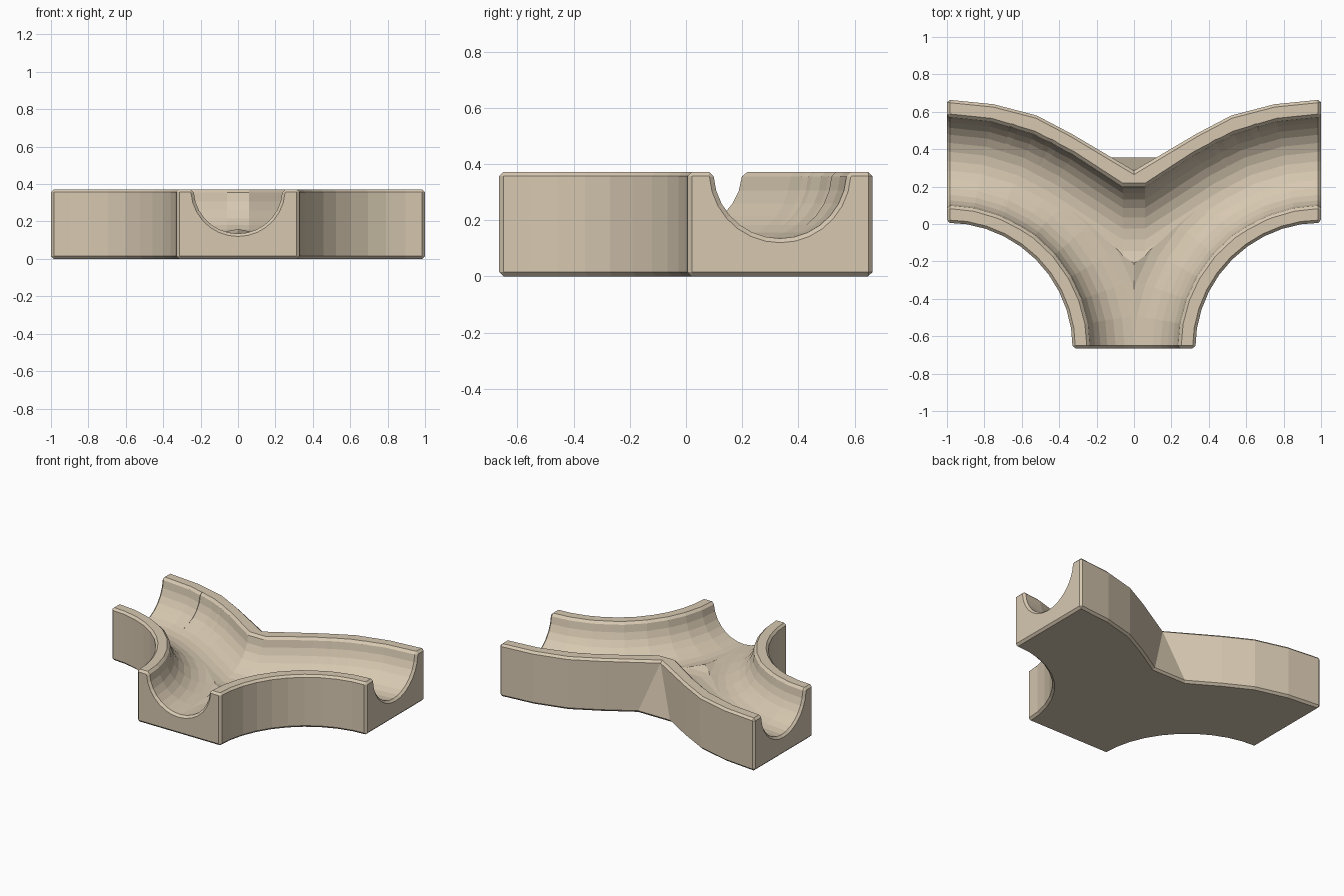
import bpy, bmesh
from math import sin, cos, radians, pi

if "Cube" in bpy.data.objects:
    bpy.data.objects.remove(bpy.data.objects["Cube"])

CX, CY, H, R = 1.0, -0.665, 0.372, 0.237   # bend centre, height, groove radius
CH = 0.015                                 # chamfer size


def make_object(name, bm):
    bmesh.ops.recalc_face_normals(bm, faces=bm.faces)
    me = bpy.data.meshes.new(name)
    bm.to_mesh(me)
    bm.free()
    ob = bpy.data.objects.new(name, me)
    bpy.context.scene.collection.objects.link(ob)
    return ob


def profile(s=1.0):
    # groove cross-section (offset, z): half circle flaring out at the rim
    arc = [(R * cos(a), -R * sin(a)) for a in
           (radians(176 - 172 * i / 14) for i in range(15))]
    pts = [(-0.285, 0.032)] + arc + [(0.285, 0.032)]
    return [(u * s, H + z * s) for u, z in pts]


def bend(deg, s=1.0):
    t = radians(deg)
    return [(CX - (1 + u) * sin(t), CY + (1 + u) * cos(t), z) for u, z in profile(s)]


def shift(sec, dx, dy):
    return [(x + dx, y + dy, z) for x, y, z in sec]


def sweep(name, sections):
    bm = bmesh.new()
    rows = [[bm.verts.new(p) for p in sec] for sec in sections]
    n = len(rows[0])
    for a, b in zip(rows, rows[1:]):
        for i in range(n):
            j = (i + 1) % n
            bm.faces.new((a[i], a[j], b[j], b[i]))
    bm.faces.new(rows[0])
    bm.faces.new(rows[-1])
    ob = make_object(name, bm)
    ob.hide_render = True
    ob.hide_set(True)
    return ob


# solid block: plan outline, with a leaning triangle at the back
back = [(1, .665), (.75, .64), (.52, .58), (.33, .48), (.13, .36)]
inner = [(CX - .672 * cos(radians(9 * i)), CY + .672 * sin(radians(9 * i))) for i in range(11)]
half = inner + back
outline = half + [(-x, y) for x, y in reversed(half)]
k = len(half) - 1
top_outline = outline[:k] + [(0, .282)] + outline[k + 2:]
bm = bmesh.new()
bot = [bm.verts.new((x, y, 0)) for x, y in outline]
top = [bm.verts.new((x, y, H)) for x, y in top_outline]
bm.faces.new(bot)
bm.faces.new(top)
top_of = top[:k + 1] + top[k:]
for i in range(len(bot)):
    j = (i + 1) % len(bot)
    if top_of[i] is top_of[j]:
        bm.faces.new((bot[i], bot[j], top_of[i]))
    else:
        bm.faces.new((bot[i], bot[j], top_of[j], top_of[i]))
track = make_object("track_junction", bm)

# side-to-side groove, bend running straight into the blunt middle ridge
T = 33
last = bend(T)
tan_t = sin(radians(T)) / cos(radians(T))
mid = [(.06, y - (x - .06) * tan_t, z) for x, y, z in last]
flare_a = shift(bend(0, 1.15), 0.02, 0)
groove_side = sweep("side_groove_cutter",
                    [flare_a, shift(bend(0), -CH, 0)] + [bend(d) for d in (11, 22)]
                    + [last, mid, [(-x, y, z) for x, y, z in mid]])

# front groove, the rest of the bend
groove_front = sweep("front_groove_cutter",
                     [bend(d, .992) for d in (16, 27, 38, 49, 60, 70, 80)]
                     + [shift(bend(90), 0, CH), shift(bend(90, 1.15), 0, -0.02)])

# chamfer the block and carve the right half
bev = track.modifiers.new("chamfer", 'BEVEL')
bev.width = CH
bev.segments = 1
bev.limit_method = 'ANGLE'
bev.angle_limit = radians(45)
for cutter in (groove_side, groove_front):
    m = track.modifiers.new("groove", 'BOOLEAN')
    m.operation = 'DIFFERENCE'
    m.solver = 'EXACT'
    m.object = cutter
dg = bpy.context.evaluated_depsgraph_get()
carved = bpy.data.meshes.new_from_object(track.evaluated_get(dg))
track.modifiers.clear()

# keep the right half and mirror it
bm = bmesh.new()
bm.from_mesh(carved)
bmesh.ops.bisect_plane(bm, geom=bm.verts[:] + bm.edges[:] + bm.faces[:], dist=1e-5,
                       plane_co=(0, 0, 0), plane_no=(1, 0, 0), clear_inner=True)
bm.to_mesh(carved)
bm.free()
track.data = carved
mir = track.modifiers.new("mirror", 'MIRROR')
mir.use_axis[0] = True
mir.merge_threshold = 0.0005

for cutter in (groove_side, groove_front):
    bpy.data.objects.remove(cutter)

mat = bpy.data.materials.new("beech_wood")
mat.diffuse_color = (0.68, 0.58, 0.44, 1)
mat.use_nodes = True
mat.node_tree.nodes["Principled BSDF"].inputs["Base Color"].default_value = mat.diffuse_color
track.data.materials.clear()
track.data.materials.append(mat)
